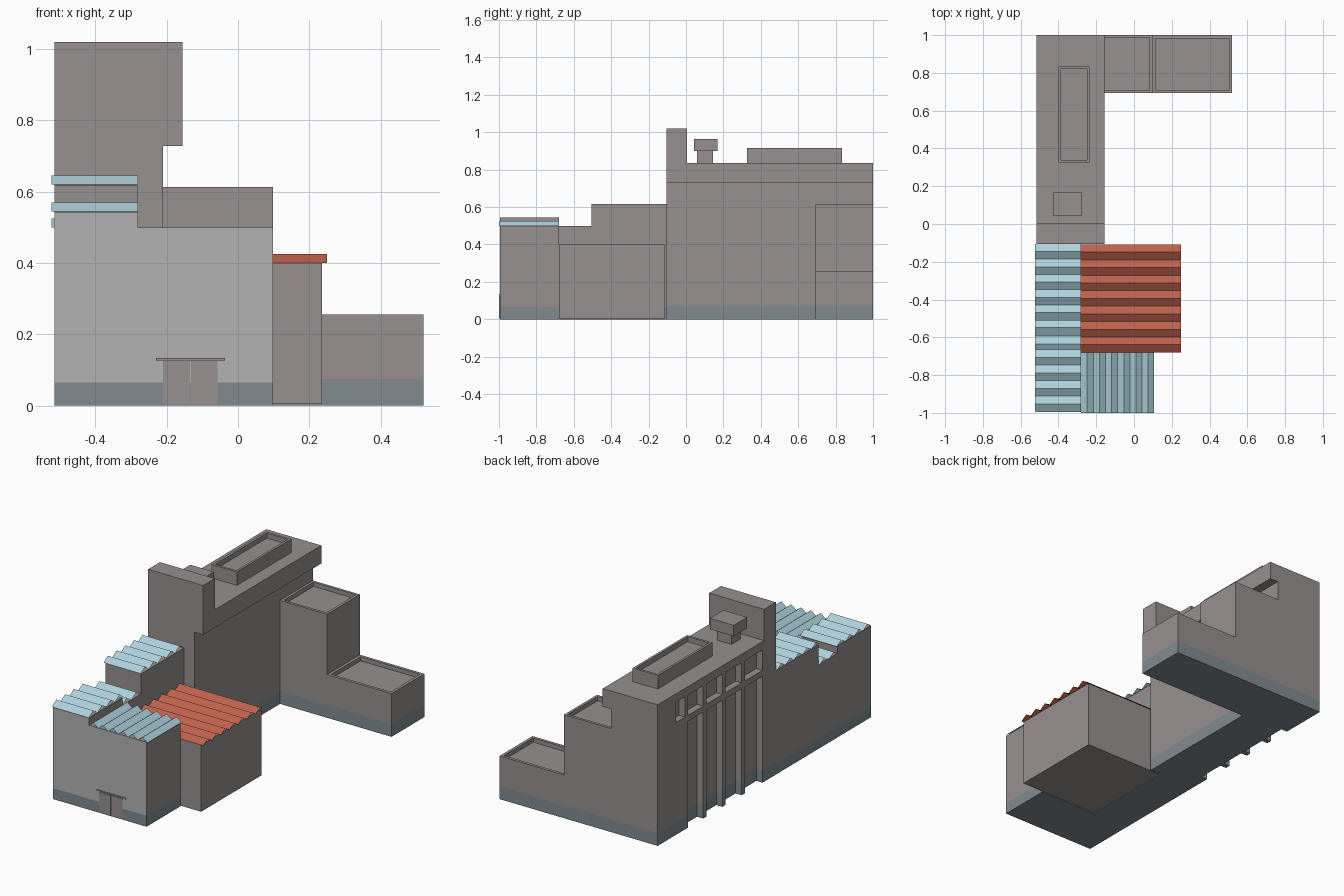
import bpy, bmesh
from mathutils import Vector

if "Cube" in bpy.data.objects:
    bpy.data.objects.remove(bpy.data.objects["Cube"])


def material(name, rgb):
    m = bpy.data.materials.new(name)
    m.diffuse_color = (*rgb, 1)
    m.use_nodes = True
    m.node_tree.nodes["Principled BSDF"].inputs["Base Color"].default_value = m.diffuse_color
    return m


WALL = material("warm_grey", (0.31, 0.28, 0.28))
SLATE = material("slate", (0.22, 0.26, 0.28))
LIGHT = material("light_grey", (0.45, 0.45, 0.45))
BLUE = material("pale_blue", (0.42, 0.64, 0.72))
RED = material("brick_red", (0.50, 0.12, 0.07))


def finish(name, bm, mats=(WALL,)):
    me = bpy.data.meshes.new(name)
    bm.to_mesh(me)
    bm.free()
    for m in mats:
        me.materials.append(m)
    ob = bpy.data.objects.new(name, me)
    bpy.context.collection.objects.link(ob)
    return ob


def add_box(bm, x0, x1, y0, y1, z0, z1):
    verts = bmesh.ops.create_cube(bm, size=1)["verts"]
    for v in verts:
        v.co = Vector((x1 if v.co.x > 0 else x0, y1 if v.co.y > 0 else y0, z1 if v.co.z > 0 else z0))
    return verts


def box(name, *b, rim=0, depth=0, mats=(WALL,)):
    """Box, optionally with a roof sunk inside a parapet rim."""
    bm = bmesh.new()
    add_box(bm, *b)
    if rim:
        top = max(bm.faces, key=lambda f: f.calc_center_median().z)
        bmesh.ops.inset_region(bm, faces=[top], thickness=rim)
        new = bmesh.ops.extrude_discrete_faces(bm, faces=[top])["faces"][0]
        for v in new.verts:
            v.co.z -= depth
    return finish(name, bm, mats)


def extrude(name, pts, vec):
    """Closed profile pushed along a vector."""
    bm = bmesh.new()
    f = bm.faces.new([bm.verts.new(p) for p in pts])
    r = bmesh.ops.extrude_face_region(bm, geom=[f])
    bmesh.ops.translate(bm, verts=[v for v in r["geom"] if isinstance(v, bmesh.types.BMVert)], vec=vec)
    bmesh.ops.recalc_face_normals(bm, faces=bm.faces)
    return finish(name, bm)


def base_band(ob, h, front=None):
    """Slate band along the foot; optionally light front faces."""
    me = ob.data
    me.materials.clear()
    for m in (WALL, SLATE, LIGHT):
        me.materials.append(m)
    bm = bmesh.new()
    bm.from_mesh(me)
    bmesh.ops.bisect_plane(bm, geom=bm.verts[:] + bm.edges[:] + bm.faces[:],
                           plane_co=(0, 0, h), plane_no=(0, 0, 1))
    for f in bm.faces:
        c = f.calc_center_median()
        f.material_index = 1 if c.z < h else 2 if front is not None and c.y < front else 0
    bm.to_mesh(me)
    bm.free()


def sawtooth(name, x0, x1, y0, y1, z, n, mat, h=0.025, along="y"):
    """Open zigzag roof sheet with n ridges."""
    bm = bmesh.new()
    rows = []
    for i in range(2 * n + 1):
        t, zz = i / (2 * n), z + h * (i % 2)
        if along == "y":
            y = y0 + (y1 - y0) * t
            ends = ((x0, y, zz), (x1, y, zz))
        else:
            x = x0 + (x1 - x0) * t
            ends = ((x, y1, zz), (x, y0, zz))
        rows.append([bm.verts.new(p) for p in ends])
    for a, b in zip(rows, rows[1:]):
        bm.faces.new((a[0], a[1], b[1], b[0]))
    return finish(name, bm, (mat,))


# Main tower with overhanging top storey
prof = [(-.515, 0), (-.21, 0), (-.21, .728), (-.155, .728), (-.155, .835), (-.515, .835)]
tower = extrude("tower", [(x, -.105, z) for x, z in prof], (0, 1.105, 0))

# Tall bays and window row cut into the left wall
bm = bmesh.new()
bays = [(.02, .185), (.215, .365), (.395, .545), (.575, .715)]
for a, b in bays:
    add_box(bm, -.6, -.475, a, b, -.1, .63)
for a, b in bays + [(.745, .83)]:
    add_box(bm, -.6, -.475, a, b, .665, .785)
cutter = finish("bay_cutter", bm)
cutter.hide_render = True
mod = tower.modifiers.new("bays", "BOOLEAN")
mod.operation, mod.solver, mod.object = "DIFFERENCE", "EXACT", cutter
bpy.context.view_layer.objects.active = tower
bpy.ops.object.modifier_apply(modifier="bays")
bpy.data.objects.remove(cutter)
base_band(tower, .075)

# Tower roof parts
box("tower_fin", -.515, -.155, -.105, .005, .835, 1.02)
box("roof_skylight", -.40, -.235, .325, .835, .835, .915, rim=.02, depth=.03)
box("vent_stem", -.40, -.305, .06, .145, .835, .90)
box("vent_cap", -.43, -.275, .042, .168, .90, .965)

# Rear wings with parapets
base_band(box("rear_wing_tall", -.21, .098, .693, 1, 0, .613, rim=.022, depth=.025), .075)
base_band(box("rear_wing_low", .098, .52, .693, 1, 0, .256, rim=.024, depth=.025), .075)

# Front block and the stepped strip along its left
base_band(box("front_block", -.28, .098, -.995, -.68, 0, .50), .065, front=-.99)
steps = [(-.995, 0), (-.105, 0), (-.105, .617), (-.505, .617), (-.505, .498), (-.68, .498),
         (-.68, .543), (-.995, .543)]
base_band(extrude("left_strip", [(-.515, y, z) for y, z in steps], (.235, 0, 0)), .065, front=-.99)

# Side hall
box("side_hall", -.28, .235, -.68, -.115, .005, .40)

# Zigzag roofs
sawtooth("hall_roof", -.28, .25, -.68, -.108, .40, 7, RED)
sawtooth("strip_roof_front", -.523, -.28, -.993, -.665, .545, 4, BLUE)
sawtooth("strip_roof_middle", -.523, -.28, -.68, -.505, .50, 2, BLUE)
sawtooth("strip_roof_rear", -.523, -.28, -.51, -.105, .62, 5, BLUE)
sawtooth("front_roof", -.28, .107, -1, -.68, .50, 6, BLUE, along="x")

# Double door and canopy
for i, (a, b) in enumerate(((-.21, -.135), (-.132, -.058))):
    box(f"door_{i + 1}", a, b, -.999, -.99, .003, .125)
box("door_canopy", -.23, -.036, -1.0, -.985, .127, .134)
